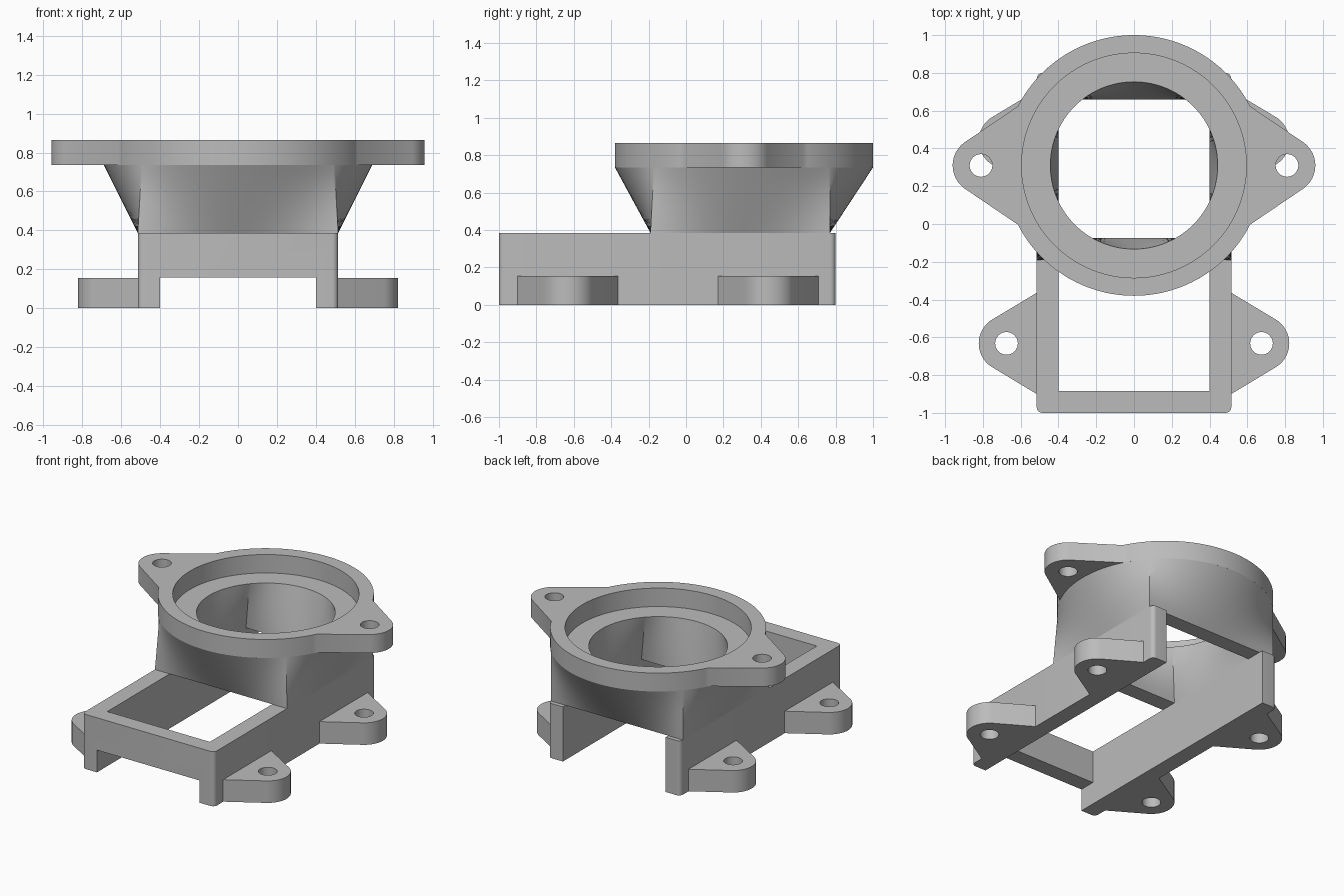
import bpy, bmesh
from math import sin, cos, radians, degrees, atan2, pi

cube = bpy.data.objects.get("Cube")
if cube:
    bpy.data.objects.remove(cube)

grey = bpy.data.materials.new("plain grey")
grey.use_nodes = True
grey.diffuse_color = (0.5, 0.5, 0.5, 1)
grey.node_tree.nodes["Principled BSDF"].inputs["Base Color"].default_value = (0.5, 0.5, 0.5, 1)

RING_Y = 0.31          # centre of the round mount
BOX_TOP, RING_BASE, RING_TOP = 0.385, 0.735, 0.865


def arc(cx, cy, r, start, end, n):
    """Points along an arc, angles in degrees."""
    return [(cx + r * cos(radians(start + (end - start) * i / n)),
             cy + r * sin(radians(start + (end - start) * i / n))) for i in range(n + 1)]


def circle(cx, cy, r, n=64):
    return arc(cx, cy, r, 0, 360, n)[:-1]


def finish(obj):
    obj.data.materials.clear()
    obj.data.materials.append(grey)
    bpy.ops.object.select_all(action="DESELECT")
    obj.select_set(True)
    bpy.context.view_layer.objects.active = obj
    bpy.ops.object.shade_smooth_by_angle(angle=radians(30))


def plate(name, outlines, z0, z1):
    """Extrude a flat outline; further outlines become holes."""
    curve = bpy.data.curves.new(name, "CURVE")
    curve.dimensions, curve.fill_mode = "2D", "BOTH"
    curve.extrude = (z1 - z0) / 2
    for pts in outlines:
        s = curve.splines.new("POLY")
        s.points.add(len(pts) - 1)
        for p, (x, y) in zip(s.points, pts):
            p.co = (x, y, 0, 1)
        s.use_cyclic_u = True
    obj = bpy.data.objects.new(name, curve)
    bpy.context.collection.objects.link(obj)
    obj.location.z = (z0 + z1) / 2
    bpy.ops.object.select_all(action="DESELECT")
    obj.select_set(True)
    bpy.context.view_layer.objects.active = obj
    bpy.ops.object.convert(target="MESH")
    obj = bpy.context.object
    bm = bmesh.new()
    bm.from_mesh(obj.data)
    bmesh.ops.remove_doubles(bm, verts=bm.verts, dist=0.0001)
    bmesh.ops.recalc_face_normals(bm, faces=bm.faces)
    bm.to_mesh(obj.data)
    bm.free()
    finish(obj)
    return obj


# Base frame: U-shaped wall with rounded outer corners, open at the back
W, IN, R = 0.515, 0.4, 0.03
frame_outline = (arc(-W + R, -1 + R, R, 180, 270, 6) + arc(W - R, -1 + R, R, 270, 360, 6)
                 + arc(W - R, 0.8 - R, R, 0, 90, 6)
                 + [(IN, 0.8), (IN, -0.885), (-IN, -0.885), (-IN, 0.8)]
                 + arc(-W + R, 0.8 - R, R, 90, 180, 6))
frame = plate("base_frame", [frame_outline], 0, BOX_TOP)

# Opening under the front wall
cutter = plate("front_opening_cutter", [[(-IN, -1.1), (IN, -1.1), (IN, -0.8), (-IN, -0.8)]], -0.1, 0.157)
cutter.hide_render = True
mod = frame.modifiers.new("front opening", "BOOLEAN")
mod.operation, mod.solver, mod.object = "DIFFERENCE", "EXACT", cutter
bpy.context.view_layer.objects.active = frame
bpy.ops.object.modifier_apply(modifier=mod.name)
bpy.data.objects.remove(cutter)
finish(frame)

# Four base lugs with screw holes
for side, side_name in ((1, "left"), (-1, "right")):
    for y, end_name in ((-0.632, "front"), (0.44, "back")):
        outline = [(W, y - 0.268)] + arc(0.675, y, 0.147, -59, 59, 20) + [(W, y + 0.268)]
        outlines = [outline, circle(0.675, y, 0.06, 32)]
        plate(f"{end_name}_{side_name}_lug",
              [[(side * px, py) for px, py in o] for o in outlines], 0, 0.155)

# Top flange: ring with two ears
EAR, RO = 0.81, 0.69
flange_outline = (arc(EAR, RING_Y, 0.15, -55, 55, 20) + arc(0, RING_Y, RO, 27, 153, 48)
                  + arc(-EAR, RING_Y, 0.15, 125, 235, 20) + arc(0, RING_Y, RO, 207, 333, 48))
plate("top_flange", [flange_outline, circle(0, RING_Y, 0.595, 96),
                     circle(EAR, RING_Y, 0.06, 32), circle(-EAR, RING_Y, 0.06, 32)],
      RING_BASE, RING_TOP)

# Hollow transition from rectangle to circle
outer_rect = (W, -0.19, 0.77)
inner_rect = (IN, -0.075, 0.66)
angles = {round(2 * pi * i / 96 - pi, 5) for i in range(96)}
for hx, y0, y1 in (outer_rect, inner_rect):
    for x in (-hx, hx):
        for y in (y0, y1):
            angles.add(round(atan2(y - RING_Y, x), 5))
angles = sorted(angles)


def rect_point(a, rect):
    """Where a ray from the ring centre meets the rectangle."""
    hx, y0, y1 = rect
    c, s = cos(a), sin(a)
    tx = hx / max(abs(c), 1e-6)
    ty = ((y1 if s > 0 else y0) - RING_Y) / s if abs(s) > 1e-6 else 99
    t = min(tx, ty)
    return t * c, RING_Y + t * s


bm = bmesh.new()
rows, STEPS = [], 8


def add_rows(rect, radius, fractions):
    for f in fractions:
        row = []
        for a in angles:
            x, y = rect_point(a, rect)
            row.append(bm.verts.new((x + (radius * cos(a) - x) * f,
                                     y + (RING_Y + radius * sin(a) - y) * f,
                                     BOX_TOP + (RING_BASE - BOX_TOP) * f)))
        rows.append(row)


up = [i / STEPS for i in range(STEPS + 1)]
add_rows(outer_rect, RO, up)
add_rows(inner_rect, 0.443, up[::-1])
for k, row in enumerate(rows):
    nxt = rows[(k + 1) % len(rows)]
    for i in range(len(angles)):
        j = (i + 1) % len(angles)
        bm.faces.new((row[i], row[j], nxt[j], nxt[i]))
bmesh.ops.recalc_face_normals(bm, faces=bm.faces)
mesh = bpy.data.meshes.new("transition_duct")
bm.to_mesh(mesh)
bm.free()
duct = bpy.data.objects.new("transition_duct", mesh)
bpy.context.collection.objects.link(duct)
finish(duct)
